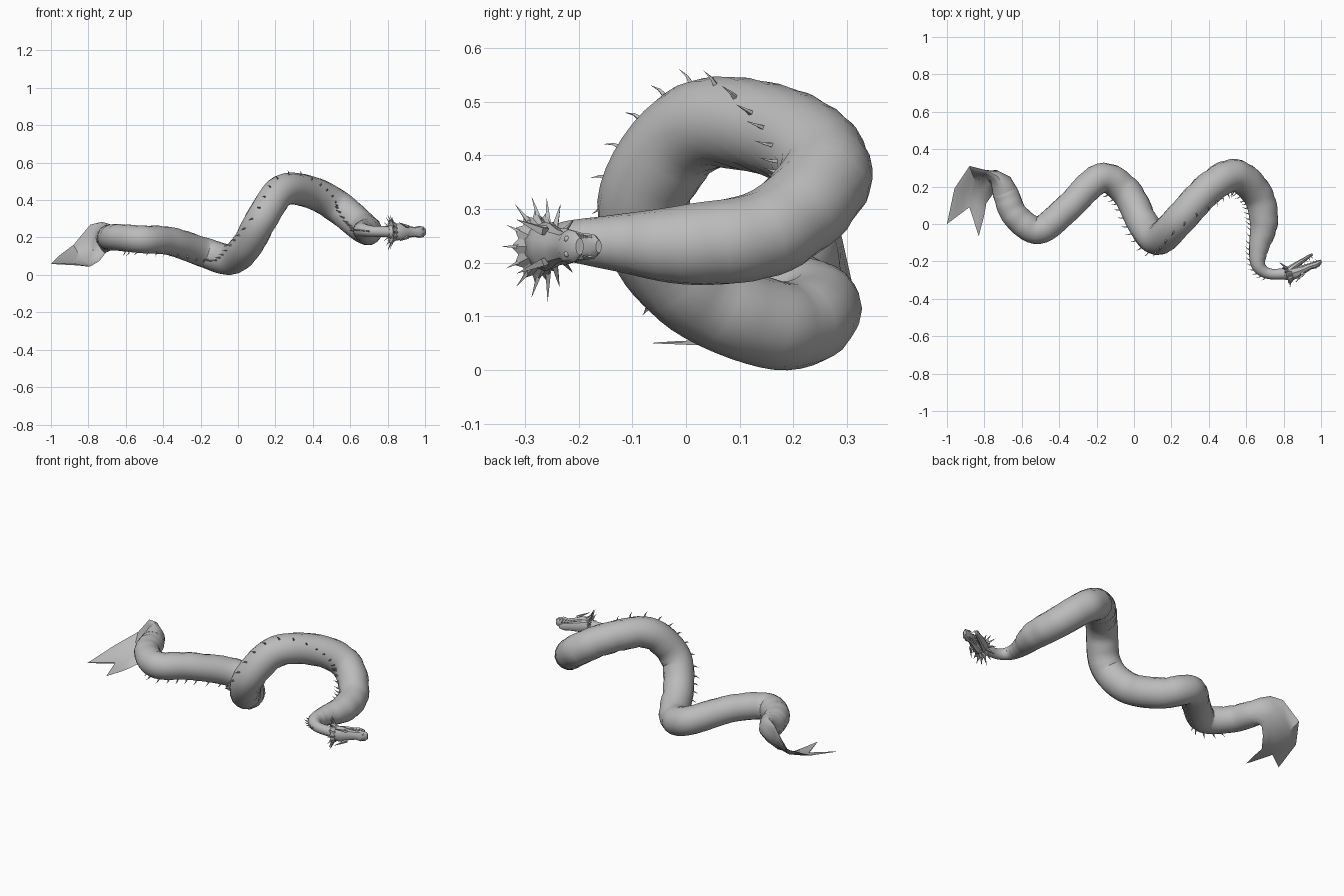
import bpy, bmesh, math, random
from mathutils import Vector

random.seed(4)
cube = bpy.data.objects.get("Cube")
if cube:
    bpy.data.objects.remove(cube)

skin = bpy.data.materials.new("grey_skin")
skin.use_nodes = True
GREY = (0.5, 0.5, 0.5, 1)
skin.diffuse_color = GREY
skin.node_tree.nodes["Principled BSDF"].inputs["Base Color"].default_value = GREY


def finish(name, bm, smooth=True, angle=40):
    bmesh.ops.recalc_face_normals(bm, faces=bm.faces)
    mesh = bpy.data.meshes.new(name)
    bm.to_mesh(mesh)
    bm.free()
    mesh.materials.append(skin)
    ob = bpy.data.objects.new(name, mesh)
    bpy.context.collection.objects.link(ob)
    if smooth:
        bpy.ops.object.select_all(action='DESELECT')
        ob.select_set(True)
        bpy.context.view_layer.objects.active = ob
        bpy.ops.object.shade_smooth_by_angle(angle=math.radians(angle))


def loft(bm, rings):
    """Skin closed rings of points and cap both ends."""
    rows = [[bm.verts.new(p) for p in ring] for ring in rings]
    n = len(rows[0])
    for a, b in zip(rows, rows[1:]):
        for i in range(n):
            j = (i + 1) % n
            bm.faces.new((a[i], a[j], b[j], b[i]))
    bm.faces.new(rows[0])
    bm.faces.new(rows[-1])


def spike(bm, base, tip, r, lean=Vector()):
    """Thin four-sided thorn, optionally bent toward lean."""
    base, tip = Vector(base), Vector(tip)
    d = (tip - base).normalized()
    a = d.orthogonal().normalized()
    b = d.cross(a)
    rings = []
    for t, s in ((0, 1), (0.5, 0.55), (1, 0.03)):
        c = base.lerp(tip, t) + lean * t * t
        rings.append([c + (a * x + b * y) * r * s
                      for x, y in ((1, 0), (0, 1), (-1, 0), (0, -1))])
    loft(bm, rings)


def smooth_path(points, steps):
    """Catmull-Rom through rows of values."""
    pts = [points[0]] + points + [points[-1]]
    out = []
    for k in range(len(points) - 1):
        p = pts[k:k + 4]
        for s in range(steps):
            t = s / steps
            w = (-t + 2 * t * t - t ** 3, 2 - 5 * t * t + 3 * t ** 3,
                 t + 4 * t * t - 3 * t ** 3, t ** 3 - t * t)
            out.append([sum(c * v for c, v in zip(w, col)) / 2 for col in zip(*p)])
    return out + [list(points[-1])]


# Body path: position, radius, direction of the back
SPINE = [
    (-.715, .215, .2, .05, .3, -.3, -1),
    (-.685, .16, .2, .069, .3, -.3, -1),
    (-.635, .045, .2, .072, .4, -.2, -1),
    (-.51, -.033, .19, .075, 0, -.6, -1),
    (-.36, .08, .18, .076, .3, -.5, -1),
    (-.18, .245, .12, .08, -.2, -1, -.4),
    (-.04, .17, .083, .083, -1, -.5, 0),
    (.05, .0, .16, .085, -1, -.5, .2),
    (.13, -.08, .305, .086, -.5, -1, .2),
    (.24, .02, .452, .086, -.4, -.8, .6),
    (.4, .19, .437, .087, -.1, -1, .45),
    (.54, .26, .36, .088, -.4, -1, .25),
    (.66, .16, .26, .083, -1, -.3, .3),
    (.695, .01, .234, .076, -1, 0, .1),
    (.667, -.13, .237, .053, -1, -.2, 0),
    (.665, -.22, .24, .038, -.9, -.6, 0),
    (.72, -.265, .233, .029, -.3, -1, 0),
    (.83, -.265, .23, .03, .3, -1, 0),
]
path = smooth_path(SPINE, 8)
centres = [Vector(p[:3]) for p in path]
frames = []
for i, p in enumerate(path):
    tan = (centres[min(i + 1, len(path) - 1)] - centres[max(i - 1, 0)]).normalized()
    back = Vector(p[4:])
    back = (back - tan * back.dot(tan)).normalized()
    frames.append((centres[i], p[3], tan, back, tan.cross(back)))

# Body tube with creases between the belly scales
bm = bmesh.new()
SIDES = 16
rings = []
for i, (c, r, tan, back, side) in enumerate(frames):
    ring = []
    for k in range(SIDES):
        a = math.tau * k / SIDES
        crease = max(0, -math.cos(a)) * (0.05 if i % 4 == 2 else 0)
        ring.append(c + (back * math.cos(a) + side * math.sin(a)) * r * (1 - crease))
    rings.append(ring)
loft(bm, rings)
finish("body", bm)

# Row of thorns along the back
bm = bmesh.new()
for i in range(19, len(frames) - 8, 2):
    c, r, tan, back, side = frames[i]
    base = c + back * r * 0.95
    spike(bm, base, base + back * (0.015 + r * 0.2), 0.006, tan * -0.016)
finish("back_spines", bm, False)

# Forked tail fin growing out of the body: upper edge, middle, lower edge, half thickness
FIN = [
    ((-.688, .165, .269), (-.688, .165, .2), (-.688, .165, .131), .069),
    ((-.70, .21, .276), (-.71, .22, .2), (-.695, .19, .128), .058),
    ((-.73, .255, .283), (-.75, .262, .195), (-.71, .205, .115), .032),
    ((-.79, .285, .268), (-.795, .272, .16), (-.74, .18, .075), .012),
    ((-.88, .31, .16), (-.845, .225, .095), (-.79, .11, .045), .006),
    ((-.96, .19, .1), (-.875, .14, .062), (-.80, .05, .045), .004),
    ((-1, 0, .06), (-.88, .09, .055), (-.83, -.065, .05), .003),
]
rows = [[Vector(p) for p in row[:3]] for row in FIN]
rings = []
for i, (up, mid, low) in enumerate(rows):
    along = rows[min(i + 1, len(rows) - 1)][1] - rows[max(i - 1, 0)][1]
    normal = (up - low).cross(along).normalized() * FIN[i][3]
    ring = []
    for k in range(SIDES):
        a = math.tau * k / SIDES
        s = math.cos(a)
        ring.append(mid.lerp(up if s > 0 else low, abs(s)) + normal * math.sin(a))
    rings.append(ring)
bm = bmesh.new()
loft(bm, rings)
finish("tail_fin", bm)

# Head frame: forward and crown directions; the sideways axis is z
F, U, S = Vector((.93, .37, 0)), Vector((.37, -.93, 0)), Vector((0, 0, 1))
HEAD = Vector((.81, -.27, .23))


def at(f, u, s):
    return HEAD + F * f + U * u + S * s


def head_loft(name, sections):
    """Sections: distance forward, height, half width, half height."""
    bm = bmesh.new()
    loft(bm, [[at(f, u + h * math.sin(a), w * math.cos(a))
               for a in (math.tau * k / 10 for k in range(10))]
              for f, u, w, h in sections])
    finish(name, bm, True, 35)


head_loft("skull", [(-.01, 0, .028, .028), (.025, .006, .046, .038), (.065, .01, .044, .035),
                    (.1, .01, .033, .024), (.14, .008, .026, .018), (.165, .011, .032, .02),
                    (.192, .008, .028, .015), (.205, .004, .016, .008)])
head_loft("lower_jaw", [(.02, -.01, .036, .026), (.07, -.025, .033, .018), (.12, -.036, .025, .012),
                        (.155, -.044, .023, .01), (.175, -.046, .012, .006)])

# Eyes, nostrils, brow horns and teeth, mirrored on both sides
bm = bmesh.new()
teeth = bmesh.new()
horns = bmesh.new()
for m in (1, -1):
    for f, u, s, r in ((.085, .028, .031, .009), (.183, .021, .014, .006)):
        found = bmesh.ops.create_icosphere(bm, subdivisions=2, radius=r)
        bmesh.ops.translate(bm, verts=found["verts"], vec=at(f, u, s * m))
    spike(horns, at(.095, .03, .028 * m), at(.03, .06, .05 * m), .01)
    for k in range(6):
        f = .1 + .016 * k
        spike(teeth, at(f, -.002, .022 * m), at(f, -.018, .021 * m), .004)
        spike(teeth, at(f - .015, -.025 - .13 * (f - .1), .018 * m),
              at(f - .015, -.01 - .13 * (f - .1), .019 * m), .0035)
finish("eyes_and_nostrils", bm)
finish("teeth", teeth, False)
finish("brow_horns", horns, False)

# Frill: flared scalloped membrane, widest at the crown, with a ring of thorns
bm = bmesh.new()
thorns = bmesh.new()
COUNT = 14
inner, outer = [], []
for k in range(COUNT * 2):
    a = math.tau * k / (COUNT * 2)
    u, s = math.cos(a), math.sin(a)
    tip = k % 2 == 0
    reach = (.068 if tip else .054) + .012 * u
    inner.append(at(.045, .005 + u * .03, s * .038))
    outer.append(at(0 if tip else .006, u * reach * .75, s * reach))
    if tip:
        length = random.uniform(.09, .118)
        spike(thorns, at(.02, u * .03, s * .038),
              at(-.005, u * length * (.65 if u < 0 else .8), s * length), .008)
loft(bm, [inner, outer])
finish("frill", bm, False)
finish("frill_thorns", thorns, False)
